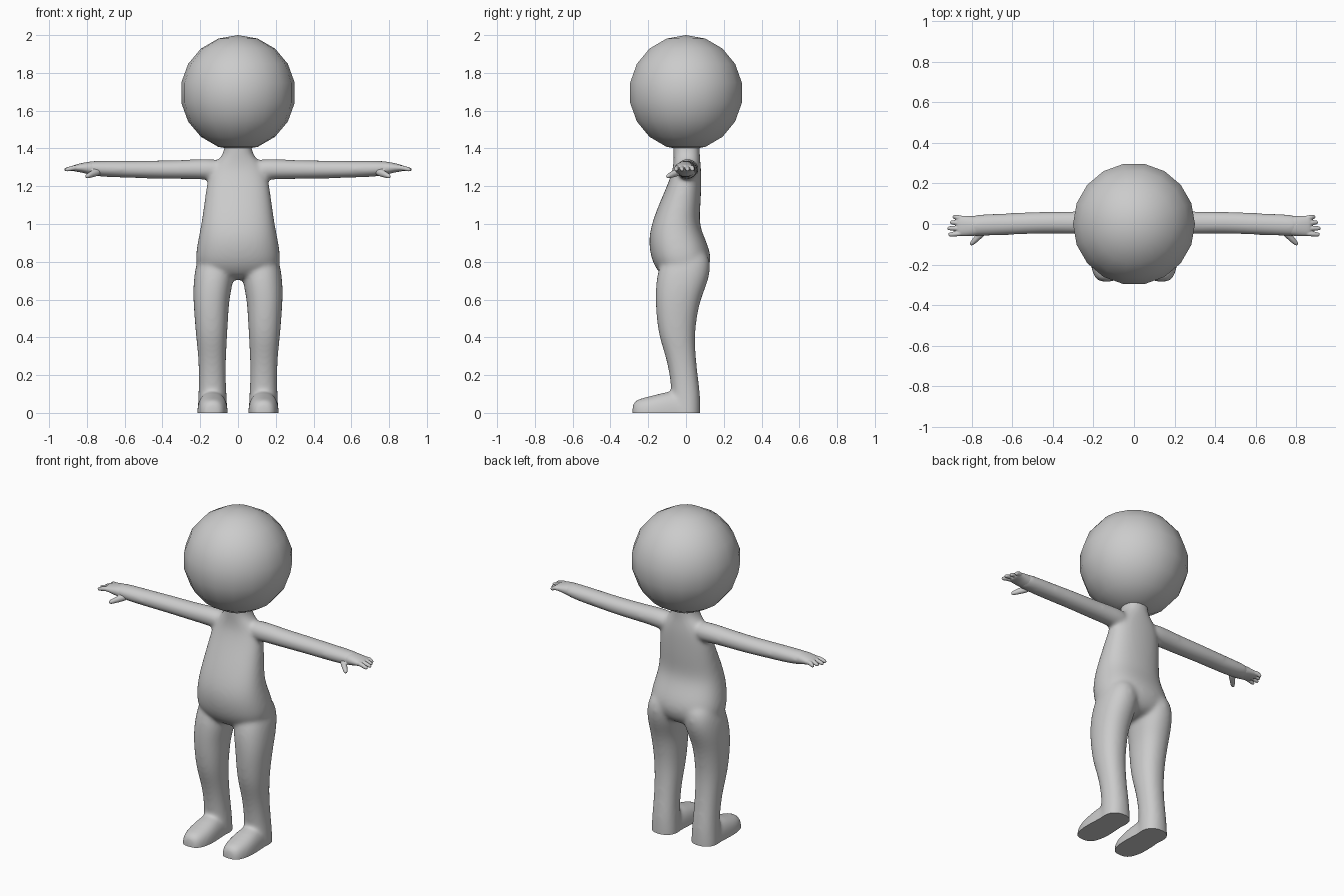
import bpy, bmesh, math
from mathutils import Vector, Matrix

cube = bpy.data.objects.get("Cube")
if cube:
    bpy.data.objects.remove(cube, do_unlink=True)

grey = bpy.data.materials.new("plain grey")
grey.use_nodes = True
grey.diffuse_color = (0.6, 0.6, 0.6, 1)
grey.node_tree.nodes["Principled BSDF"].inputs["Base Color"].default_value = (0.6, 0.6, 0.6, 1)

SEGMENTS = 16
SWELL = 1.03  # makes up for the shrinking of the smoothing


def loft(bm, rings, power=1.0, side=1):
    """Closed tube through rings of (x, y, z, half width, half depth)."""
    points = [Vector((side * r[0], r[1], r[2])) for r in rings]
    axis = (points[-1] - points[0]).normalized()
    if abs(axis.z) > 0.8:
        u, v = Vector((1, 0, 0)), Vector((0, 1, 0))
    else:
        u = axis.cross(Vector((0, 0, 1))).normalized()
        v = u.cross(axis)
    loops = []
    for point, ring in zip(points, rings):
        loop = []
        for i in range(SEGMENTS):
            angle = math.tau * i / SEGMENTS
            c, s = math.cos(angle), math.sin(angle)
            c = math.copysign(abs(c) ** power, c)
            s = math.copysign(abs(s) ** power, s)
            loop.append(bm.verts.new(point + SWELL * (u * c * ring[3] + v * s * ring[4])))
        loops.append(loop)
    for low, high in zip(loops, loops[1:]):
        for i in range(SEGMENTS):
            j = (i + 1) % SEGMENTS
            bm.faces.new((low[i], low[j], high[j], high[i]))
    bm.faces.new(loops[0][::-1])
    bm.faces.new(loops[-1])


def add_object(name, bm):
    mesh = bpy.data.meshes.new(name)
    bmesh.ops.recalc_face_normals(bm, faces=bm.faces)
    bm.to_mesh(mesh)
    bm.free()
    obj = bpy.data.objects.new(name, mesh)
    bpy.context.collection.objects.link(obj)
    return obj


def finish(obj):
    obj.data.materials.clear()
    obj.data.materials.append(grey)
    bpy.ops.object.select_all(action="DESELECT")
    obj.select_set(True)
    bpy.context.view_layer.objects.active = obj
    bpy.ops.object.shade_smooth_by_angle(angle=math.radians(50))


def fuse(obj, voxel, passes):
    """Round the lofts, merge them into one skin and soften the joins."""
    obj.modifiers.new("round", "SUBSURF").levels = 2
    remesh = obj.modifiers.new("merge", "REMESH")
    remesh.mode = "VOXEL"
    remesh.voxel_size = voxel
    smooth = obj.modifiers.new("soften", "SMOOTH")
    smooth.factor = 0.5
    smooth.iterations = passes
    graph = bpy.context.evaluated_depsgraph_get()
    mesh = bpy.data.meshes.new_from_object(obj.evaluated_get(graph))
    obj.modifiers.clear()
    obj.data = mesh


# Torso with neck
body = bmesh.new()
loft(body, [
    (0, -0.015, 0.70, 0.15, 0.09), (0, -0.02, 0.77, 0.22, 0.145),
    (0, -0.028, 0.84, 0.222, 0.16), (0, -0.048, 0.92, 0.208, 0.148),
    (0, -0.057, 1.0, 0.192, 0.124), (0, -0.034, 1.1, 0.178, 0.11),
    (0, -0.01, 1.2, 0.165, 0.09), (0, 0.005, 1.28, 0.15, 0.075),
    (0, 0.005, 1.33, 0.115, 0.07), (0, 0.003, 1.37, 0.075, 0.069),
    (0, 0.003, 1.43, 0.068, 0.07), (0, 0.003, 1.5, 0.068, 0.07)], 0.85)

for side in (1, -1):
    # Leg
    loft(body, [
        (0.11, 0.01, 0.88, 0.07, 0.08), (0.12, 0.0, 0.80, 0.1, 0.135),
        (0.13, -0.02, 0.70, 0.105, 0.138), (0.142, -0.043, 0.60, 0.094, 0.118),
        (0.141, -0.05, 0.50, 0.088, 0.105), (0.14, -0.048, 0.40, 0.081, 0.093),
        (0.137, -0.028, 0.30, 0.073, 0.079), (0.136, -0.012, 0.20, 0.07, 0.073),
        (0.135, 0, 0.10, 0.073, 0.075), (0.135, 0, 0, 0.08, 0.076),
        (0.135, 0, -0.08, 0.08, 0.076)], 0.9, side)
    # Foot
    loft(body, [
        (0.135, 0.04, 0, 0.07, 0.09), (0.135, -0.06, 0, 0.076, 0.115),
        (0.135, -0.12, 0, 0.08, 0.107), (0.135, -0.19, 0, 0.081, 0.087),
        (0.135, -0.25, 0, 0.066, 0.074), (0.135, -0.287, 0, 0.042, 0.055)], 0.8, side)
    # Arm
    loft(body, [
        (0.06, 0.01, 1.285, 0.06, 0.058), (0.2, 0.008, 1.291, 0.057, 0.054),
        (0.3, 0.006, 1.288, 0.056, 0.05), (0.45, 0.008, 1.288, 0.054, 0.048),
        (0.6, 0, 1.29, 0.054, 0.045), (0.72, -0.004, 1.292, 0.054, 0.043),
        (0.79, -0.008, 1.296, 0.052, 0.037), (0.82, -0.01, 1.297, 0.046, 0.028)],
        1.0, side)

body = add_object("body", body)
fuse(body, 0.009, 22)

# Flat soles
bm = bmesh.new()
bm.from_mesh(body.data)
cut = bmesh.ops.bisect_plane(bm, geom=bm.verts[:] + bm.edges[:] + bm.faces[:],
                             plane_co=(0, 0, 0), plane_no=(0, 0, -1), clear_outer=True)
rim = [e for e in cut["geom_cut"] if isinstance(e, bmesh.types.BMEdge)]
bmesh.ops.holes_fill(bm, edges=rim, sides=0)
bm.to_mesh(body.data)
bm.free()
finish(body)

# Hands: palm, four fingers and a thumb
FINGERS = [(0.03, 0.035, 0.892), (0.004, 0.008, 0.905), (-0.022, -0.021, 0.918), (-0.046, -0.052, 0.914)]
for side, label in ((1, "left"), (-1, "right")):
    bm = bmesh.new()
    loft(bm, [
        (0.74, -0.006, 1.293, 0.046, 0.036), (0.79, -0.01, 1.296, 0.049, 0.034),
        (0.83, -0.01, 1.298, 0.05, 0.024), (0.865, -0.009, 1.296, 0.049, 0.018),
        (0.875, -0.009, 1.294, 0.043, 0.012)], 0.9, side)
    for root, tip, reach in FINGERS:
        loft(bm, [
            (0.84, root, 1.299, 0.012, 0.014), (0.875, (root + tip) / 2, 1.297, 0.012, 0.013),
            (reach - 0.012, tip, 1.289, 0.011, 0.011), (reach + 0.002, tip, 1.286, 0.008, 0.008)], 1.0, side)
    loft(bm, [
        (0.73, -0.03, 1.28, 0.018, 0.02), (0.765, -0.06, 1.268, 0.016, 0.019),
        (0.79, -0.088, 1.256, 0.013, 0.014), (0.807, -0.103, 1.249, 0.008, 0.009)], 1.0, side)
    hand = add_object(label + "_hand", bm)
    fuse(hand, 0.0035, 4)
    finish(hand)

# Head
bm = bmesh.new()
bmesh.ops.create_uvsphere(bm, u_segments=18, v_segments=9, radius=0.305,
                          matrix=Matrix.Translation((0, 0, 1.695)) @ Matrix.Rotation(math.pi / 2, 4, "Z"))
finish(add_object("head", bm))
